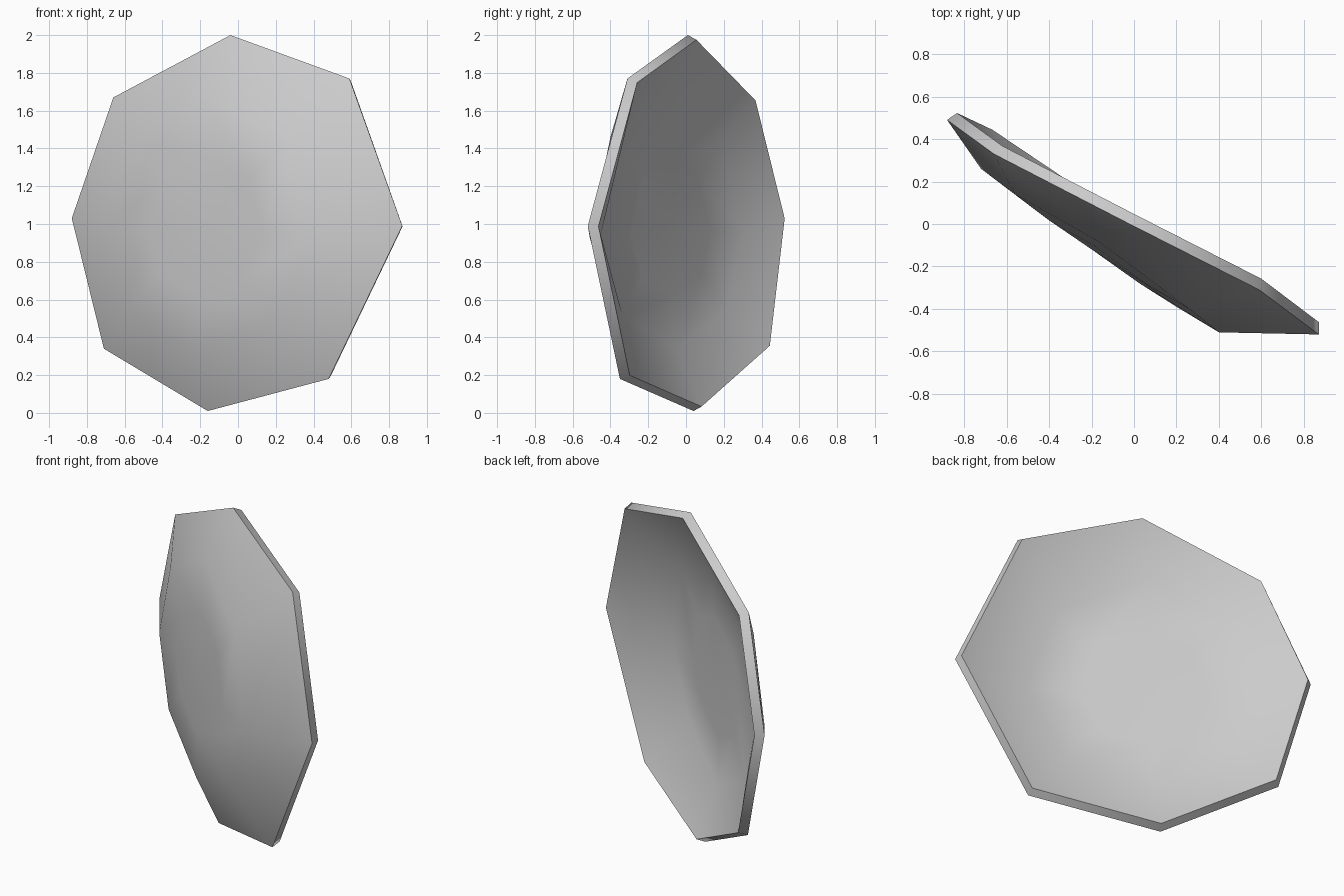
import bpy
import bmesh
import math
from mathutils import Vector

# Remove the default object
default = bpy.data.objects.get("Cube")
if default:
    bpy.data.objects.remove(default, do_unlink=True)


def make_material(name, colour):
    material = bpy.data.materials.new(name)
    material.use_nodes = True
    material.diffuse_color = colour
    material.node_tree.nodes["Principled BSDF"].inputs["Base Color"].default_value = colour
    return material


# Irregular eight-sided rim, clockwise from the top
rim = [(-.04, .01, 2), (.59, -.31, 1.77), (.87, -.52, .99), (.48, -.35, .18),
       (-.16, .04, .01), (-.71, .41, .34), (-.88, .49, 1.03), (-.66, .33, 1.67)]

# Corners of the raised middle, which sits in front of the rim
shoulder = [(-.17, -.08, 1.67), (.26, -.4, 1.46), (.4, -.51, .93), (.2, -.39, .51),
            (-.22, -.09, .32), (-.6, .18, .54), (-.72, .26, .95), (-.56, .14, 1.44)]

# Inner ring and centre bulge slightly forward of the shoulder
forward = Vector((-.56, -.83, 0))
centre = sum((Vector(p) for p in shoulder), Vector()) / len(shoulder)
inner = [centre.lerp(Vector(p), .55) + forward * .015 for p in shoulder]

# Curved plate surface, made as rings joined by faces
bm = bmesh.new()
rings = [[bm.verts.new(p) for p in ring] for ring in (rim, shoulder, inner)]
middle = bm.verts.new(centre + forward * .02)
count = len(rim)
for i in range(count):
    j = (i + 1) % count
    for outer, inside in zip(rings, rings[1:]):
        bm.faces.new((outer[i], outer[j], inside[j], inside[i]))
    bm.faces.new((rings[-1][i], rings[-1][j], middle))
bmesh.ops.recalc_face_normals(bm, faces=bm.faces)
bm.normal_update()
if sum((f.normal.dot(forward) for f in bm.faces)) < 0:
    bmesh.ops.reverse_faces(bm, faces=bm.faces)

mesh = bpy.data.meshes.new("curved_plate")
bm.to_mesh(mesh)
bm.free()
plate = bpy.data.objects.new("curved_plate", mesh)
bpy.context.collection.objects.link(plate)
mesh.materials.append(make_material("light grey", (.6, .6, .6, 1)))

# Give the plate its thickness behind the front surface
bpy.ops.object.select_all(action="DESELECT")
plate.select_set(True)
bpy.context.view_layer.objects.active = plate
shell = plate.modifiers.new("thickness", "SOLIDIFY")
shell.thickness = .057
shell.offset = -1
bpy.ops.object.modifier_apply(modifier=shell.name)
bpy.ops.object.shade_smooth_by_angle(angle=math.radians(50))
